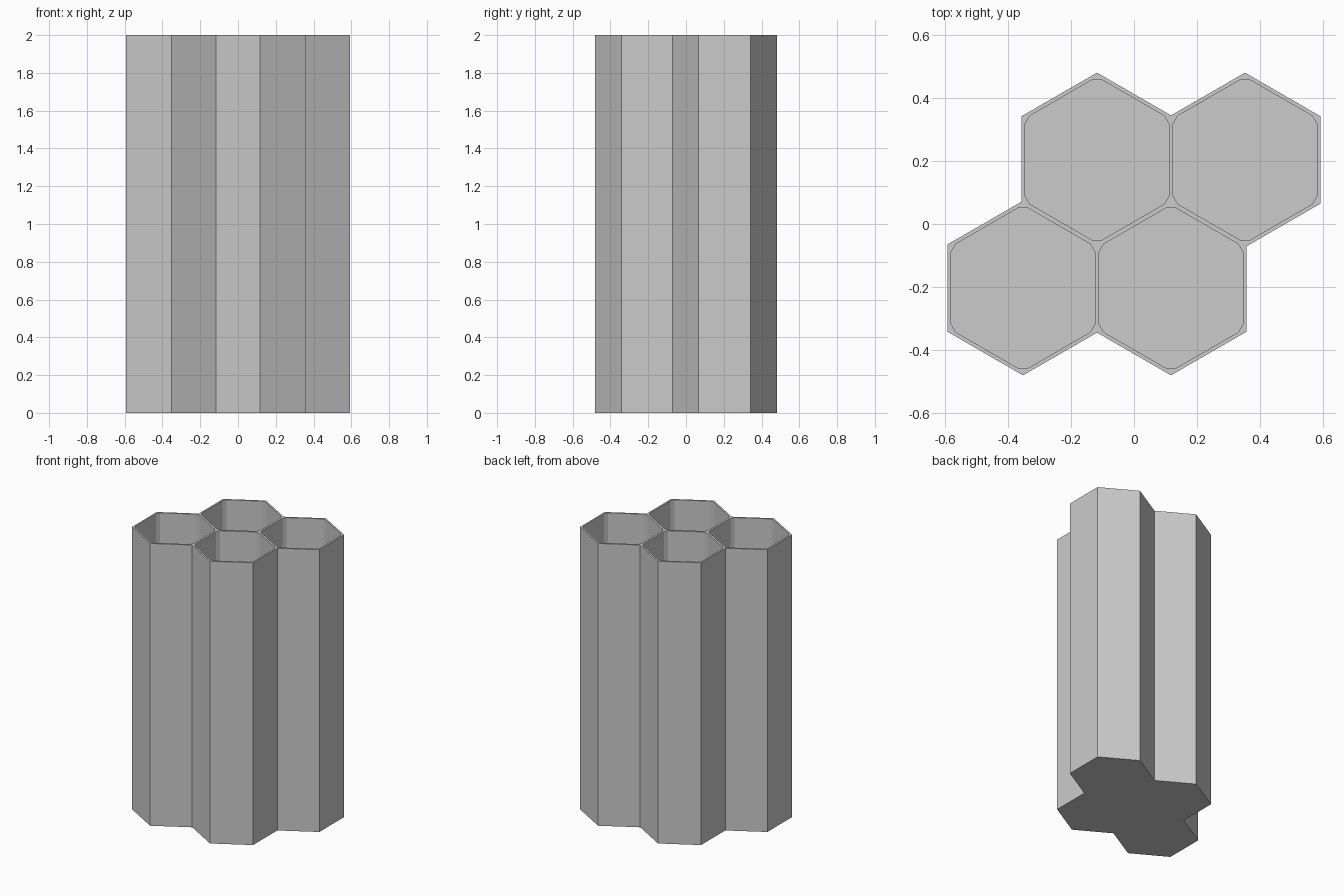
import bpy
import bmesh
from math import cos, sin, pi, sqrt

HEIGHT = 2.0
FLOOR = 0.02
PITCH = 0.47            # distance between neighbouring cells
OUTER = 0.24            # centre to flat side, outside
INNER = 0.228           # centre to flat side, inside
CORNER = 0.255          # centre to the small corner flats inside

if "Cube" in bpy.data.objects:
    bpy.data.objects.remove(bpy.data.objects["Cube"], do_unlink=True)

grey = bpy.data.materials.new("light grey")
grey.use_nodes = True
grey.diffuse_color = (0.6, 0.6, 0.6, 1)
grey.node_tree.nodes["Principled BSDF"].inputs["Base Color"].default_value = (0.6, 0.6, 0.6, 1)


def prism(name, profile, centre, bottom, top):
    """Extrude a closed profile upwards around a centre."""
    bm = bmesh.new()
    cx, cy = centre
    face = bm.faces.new([bm.verts.new((cx + x, cy + y, bottom)) for x, y in profile])
    extruded = bmesh.ops.extrude_face_region(bm, geom=[face])
    risen = [g for g in extruded["geom"] if isinstance(g, bmesh.types.BMVert)]
    bmesh.ops.translate(bm, verts=risen, vec=(0, 0, top - bottom))
    bmesh.ops.recalc_face_normals(bm, faces=bm.faces)
    mesh = bpy.data.meshes.new(name)
    bm.to_mesh(mesh)
    bm.free()
    mesh.materials.append(grey)
    obj = bpy.data.objects.new(name, mesh)
    bpy.context.collection.objects.link(obj)
    return obj


def combine(target, tool, operation):
    """Apply a boolean and discard the tool."""
    tool.hide_render = True
    mod = target.modifiers.new(operation.lower(), "BOOLEAN")
    mod.operation = operation
    mod.solver = "EXACT"
    mod.object = tool
    bpy.context.view_layer.objects.active = target
    bpy.ops.object.modifier_apply(modifier=mod.name)
    bpy.data.objects.remove(tool, do_unlink=True)


# Outer hexagon has points towards front and back
radius = OUTER * 2 / sqrt(3)
hexagon = [(radius * cos(a), radius * sin(a)) for a in (pi / 6 + i * pi / 3 for i in range(6))]

# Pocket hexagon has its six corners cut flat
half_flat = (INNER * 2 / sqrt(3) - CORNER) * sqrt(3)
pocket_profile = []
for i in range(6):
    a = pi / 6 + i * pi / 3
    for side in (-half_flat, half_flat):
        pocket_profile.append((CORNER * cos(a) - side * sin(a), CORNER * sin(a) + side * cos(a)))

# Two staggered rows of two cells
row = PITCH * sqrt(3) / 4
centres = [(s * PITCH / 4 + t * PITCH / 2, s * row) for s in (-1, 1) for t in (-1, 1)]

# Joined outer body
holder = prism("hexagonal_holder", hexagon, centres[0], 0, HEIGHT)
for c in centres[1:]:
    combine(holder, prism("cell_body", hexagon, c, 0, HEIGHT), "UNION")

# Deep open pockets
for c in centres:
    combine(holder, prism("pocket_cutter", pocket_profile, c, FLOOR, HEIGHT + 0.1), "DIFFERENCE")
